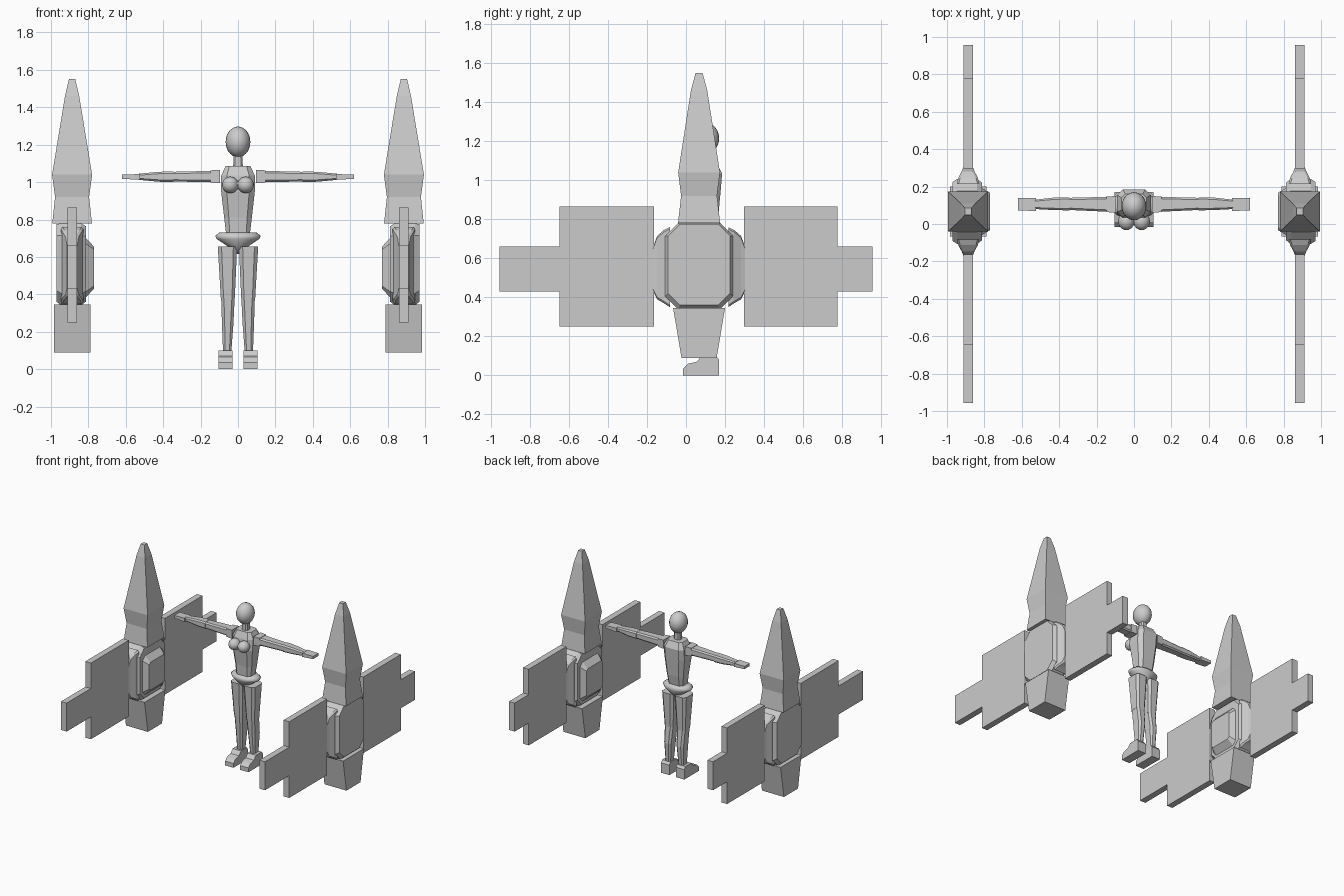
import bpy, bmesh, math

if "Cube" in bpy.data.objects:
    bpy.data.objects.remove(bpy.data.objects["Cube"])

def finish(name, bm, mirror=False, smooth=False):
    bmesh.ops.recalc_face_normals(bm, faces=bm.faces[:])
    me = bpy.data.meshes.new(name)
    bm.to_mesh(me)
    bm.free()
    ob = bpy.data.objects.new(name, me)
    bpy.context.collection.objects.link(ob)
    if mirror:
        ob.modifiers.new("Mirror", 'MIRROR')
    if smooth:
        for p in me.polygons:
            p.use_smooth = True
    return ob

def outline(a0, a1, b0, b1, c, n=0):
    """Rectangle, chamfered rectangle (c > 0) or ellipse (n > 0)."""
    if n:
        ts = [2 * math.pi * i / n for i in range(n)]
        return [((a0 + a1) / 2 + (a1 - a0) / 2 * math.cos(t),
                 (b0 + b1) / 2 + (b1 - b0) / 2 * math.sin(t)) for t in ts]
    if not c:
        return [(a0, b0), (a1, b0), (a1, b1), (a0, b1)]
    return [(a0 + c, b0), (a1 - c, b0), (a1, b0 + c), (a1, b1 - c),
            (a1 - c, b1), (a0 + c, b1), (a0, b1 - c), (a0, b0 + c)]

def loft(name, axis, rings, mirror=True, n=0, smooth=False):
    """Rings are (position, a0, a1, b0, b1, chamfer) along the axis."""
    place = {'X': lambda p, a, b: (p, a, b), 'Y': lambda p, a, b: (a, p, b),
             'Z': lambda p, a, b: (a, b, p)}[axis]
    bm = bmesh.new()
    loops = [[bm.verts.new(place(r[0], a, b)) for a, b in outline(*r[1:], n=n)] for r in rings]
    for lo, hi in zip(loops, loops[1:]):
        for i in range(len(lo)):
            j = (i + 1) % len(lo)
            bm.faces.new((lo[i], lo[j], hi[j], hi[i]))
    bm.faces.new(loops[0])
    bm.faces.new(loops[-1])
    return finish(name, bm, mirror, smooth)

def prism(name, pts, x0, x1):
    """Side profile (y, z) extruded across x, mirrored to both sides."""
    bm = bmesh.new()
    f = bm.faces.new([bm.verts.new((x0, y, z)) for y, z in pts])
    ext = bmesh.ops.extrude_face_region(bm, geom=[f])
    for v in ext['geom']:
        if isinstance(v, bmesh.types.BMVert):
            v.co.x = x1
    return finish(name, bm, True)

def ball(name, c, r, mirror=False):
    bm = bmesh.new()
    bmesh.ops.create_uvsphere(bm, u_segments=20, v_segments=14, radius=1)
    for v in bm.verts:
        v.co = [c[i] + r[i] * v.co[i] for i in range(3)]
    return finish(name, bm, mirror, True)

# Side pods
PX, PY = 0.887, 0.067
def pod_ring(z, hx, hy):
    return (z, PX - hx, PX + hx, PY - hy, PY + hy, 0)

loft("pod_nose", 'Z', [pod_ring(0.78, .106, .108), pod_ring(0.92, .091, .092),
     pod_ring(1.04, .107, .107), pod_ring(1.46, .038, .042), pod_ring(1.55, .017, .018)])
loft("pod_nozzle", 'Z', [pod_ring(0.09, .098, .09), pod_ring(0.345, .098, .133)])
loft("pod_body", 'X', [(0.77, PY - .1, PY + .1, .43, .655, .015),
     (0.812, PY - .125, PY + .125, .385, .70, .03),
     (0.814, PY - .155, PY + .155, .36, .765, .055),
     (0.84, PY - .174, PY + .174, .34, .78, .065),
     (0.945, PY - .174, PY + .174, .34, .78, .065),
     (0.97, PY - .158, PY + .158, .36, .775, .06)])

# Rounded mounts and flat panels in front of and behind each pod
for s, tag, tail_in, tail_out in ((-1, "front", -.648, -.957), (1, "rear", .777, .957)):
    loft(tag + "_mount", 'Y', [(PY + s * d, PX - h, PX + h, z0, z1, c) for d, h, z0, z1, c in (
        (.15, .06, .35, .76, .01), (.18, .052, .37, .745, .01),
        (.215, .034, .39, .715, .01), (.235, .026, .43, .66, .01))])
    y0 = PY + s * .231
    prism(tag + "_panel", [(y0, .25), (tail_in, .25), (tail_in, .43), (tail_out, .43),
          (tail_out, .66), (tail_in, .66), (tail_in, .865), (y0, .865)], .861, .911)

# Figure: head, neck and torso
ball("head", (0, .095, 1.215), (.066, .075, .082))
loft("neck", 'Z', [(1.06, -.026, .026, .075, .125, .01),
     (1.17, -.024, .024, .075, .125, .01)], False)
loft("torso", 'Z', [(.725, -.064, .064, .05, .15, .02), (.81, -.074, .074, .045, .165, .025),
     (.95, -.09, .09, .025, .178, .03), (1.035, -.09, .09, .035, .185, .03),
     (1.085, -.066, .066, .055, .16, .02)], False)
ball("bust", (.041, .015, .985), (.044, .048, .044), True)
loft("pelvis", 'Z', [(.73, -.1, .1, .04, .165, 0), (.712, -.122, .122, .022, .18, 0),
     (.695, -.113, .113, .025, .18, 0), (.66, -.06, .06, .045, .165, 0),
     (.63, -.022, .022, .07, .14, 0), (.615, -.006, .006, .09, .12, 0)], False, n=24, smooth=True)

# Arms
loft("shoulder", 'X', [(.097, .06, .15, .995, 1.065, 0), (.148, .064, .146, .997, 1.063, 0)])
loft("upper_arm", 'X', [(.148, .066, .145, 1.0, 1.06, .01), (.345, .075, .14, 1.003, 1.055, .01)])
loft("forearm", 'X', [(.345, .073, .143, 1.0, 1.057, .01), (.42, .074, .142, 1.002, 1.055, .01),
     (.53, .08, .13, 1.012, 1.045, .008)])
loft("hand", 'X', [(.525, .07, .14, 1.012, 1.043, 0), (.62, .072, .14, 1.018, 1.04, 0)])

# Legs and feet
loft("thigh", 'Z', [(.38, .017, .092, .065, .155, .015), (.655, .005, .108, .045, .17, .02)])
loft("shin", 'Z', [(.09, .036, .08, .095, .155, .01), (.25, .024, .086, .08, .17, .015),
     (.38, .018, .09, .068, .155, .015)])
prism("foot", [(-.015, 0), (.17, 0), (.17, .08), (.155, .1), (.08, .1),
               (.055, .07), (.01, .06), (-.015, .035)], .03, .104)
